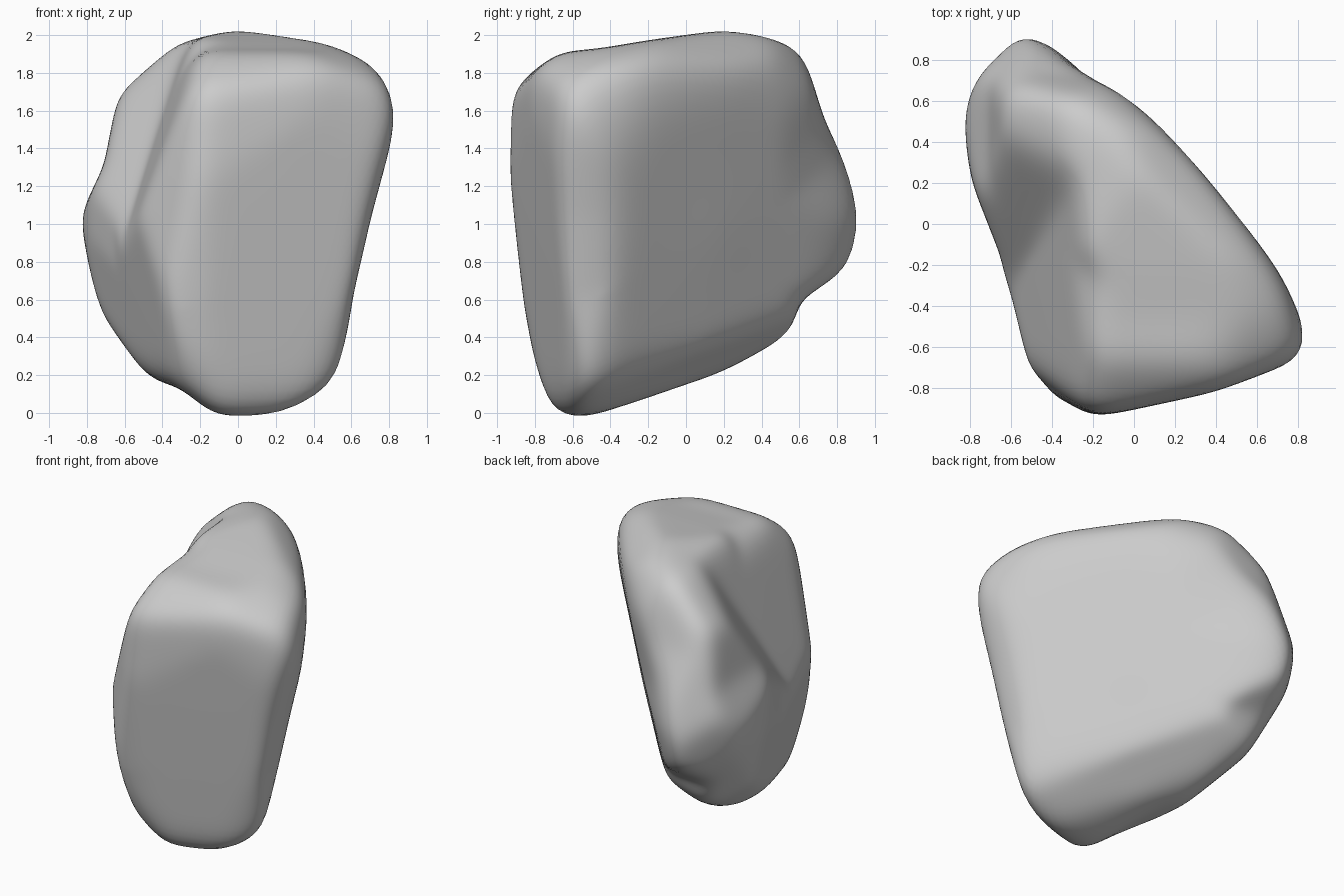
import bpy
import bmesh
from math import radians, sin, cos
from mathutils import Vector

default_cube = bpy.data.objects.get("Cube")
if default_cube:
    bpy.data.objects.remove(default_cube, do_unlink=True)

CENTRE = Vector((0, 0, 1))
WEAR_ALLOWANCE = .013


def make_material(name, colour):
    material = bpy.data.materials.new(name)
    material.use_nodes = True
    material.diffuse_color = colour
    shader = next(n for n in material.node_tree.nodes if n.type == "BSDF_PRINCIPLED")
    shader.inputs["Base Color"].default_value = colour
    shader.inputs["Roughness"].default_value = .9
    return material


def cutting_plane(heading, elevation):
    """Right and up axes of the plane on which an outline is drawn."""
    heading, elevation = radians(heading), radians(elevation)
    flat = Vector((cos(heading), sin(heading), 0))
    toward = flat * cos(elevation) + Vector((0, 0, sin(elevation)))
    right = Vector((0, 0, 1)).cross(flat)
    return right, toward.cross(right)


def distance_to_outline(du, dv, outline):
    """Length of the ray from the middle of the outline to its edge."""
    nearest = 9.0
    for (au, av), (bu, bv) in zip(outline, outline[1:] + outline[:1]):
        eu, ev = bu - au, bv - av
        across = du * ev - dv * eu
        if abs(across) < 1e-9:
            continue
        along_ray = (au * ev - av * eu) / across
        along_edge = (au * dv - av * du) / across
        if along_ray > 0 and -1e-6 <= along_edge <= 1 + 1e-6:
            nearest = min(nearest, along_ray)
    return nearest


# Outlines to which the block of stone is trimmed, measured from its centre
front_outline = [
    (-.12, -1.02), (.35, -1.02), (.5, -.91), (.56, -.75), (.6, -.38), (.7, .05),
    (.86, .61), (.75, .82), (.45, .96), (0, 1.02), (-.32, .95), (-.63, .68),
    (-.7, .3), (-.83, .04), (-.74, -.42), (-.6, -.7), (-.46, -.82), (-.3, -.85)]
side_outline = [
    (-.71, -1.02), (-.79, -.78), (-.85, -.4), (-.93, .25), (-.92, .71), (-.66, .91),
    (-.5, .91), (-.2, .96), (.3, 1.03), (.61, .93), (.72, .55), (.89, .22),
    (.97, -.05), (.88, -.22), (.59, -.4), (.54, -.66), (.3, -.74), (-.53, -1.02)]
top_outline = [
    (-.46, .97), (-.2, .83), (0, .65), (.25, .4), (.72, -.24), (.86, -.57),
    (.82, -.65), (.4, -.81), (-.31, -.96), (-.52, -.73), (-.64, -.15),
    (-.78, .2), (-.83, .5), (-.78, .72), (-.61, .89)]
broad_end_outline = [
    (-.88, -.55), (-.88, -.1), (-.83, .36), (-.6, .63), (-.31, .76), (-.24, .99),
    (.05, 1.17), (.25, 1.12), (.42, .85), (.46, .35), (.32, -.17), (.28, -.63),
    (.17, -1.03), (.03, -1.19), (-.53, -1.15), (-.75, -.8)]
narrow_end_outline = [
    (-.49, .9), (-.44, 1.05), (-.27, 1.14), (.23, 1.15), (.69, .99), (.8, .86),
    (.86, -.09), (.82, -.43), (.72, -.66), (.25, -.89), (0, -.89), (-.27, -.67),
    (-.34, -.4), (-.34, -.1), (-.37, .1), (-.45, .5)]
underside_outline = [
    (-1.05, .5), (-1, .7), (-.87, .81), (-.41, .98), (.19, 1.08), (.54, 1),
    (.82, .77), (1.05, .1), (.99, -.17), (.71, -.57), (.13, -.99),
    (-.39, -1.2), (-.7, -.89), (-.92, -.1)]

cuts = [
    (cutting_plane(-90, 0), front_outline),
    (cutting_plane(0, 0), side_outline),
    (cutting_plane(-90, 90), top_outline),
    (cutting_plane(-45, 30), broad_end_outline),
    (cutting_plane(135, 30), narrow_end_outline),
    (cutting_plane(45, -30), underside_outline),
]

# Flat faces split off the block: outward direction and distance from the centre
flat_faces = [
    (Vector((.76, .65, -.2)), .28),      # broad left face, leaning outward
    (Vector((.5, .4, .77)), .91),        # slope from broad face to the top
    (Vector((.36, .54, -.76)), .58),     # slope from broad face to underside
    (Vector((.283, -.952, -.126)), .81),  # front face
    (Vector((-1, -.32, -.2)), .73),      # lower right flank
]

# Two faces that meet in the valley of the upper right flank
valley_faces = [
    (Vector((-1, -.08, .35)), .59),
    (Vector((-.78, -.62, .56)), .61),
]


def distance_to_face(ray, normal, offset):
    facing = ray.dot(normal)
    return offset / facing if facing > 1e-6 else 9.0


def distance_to_surface(ray):
    reach = min(distance_to_outline(ray.dot(right), ray.dot(up), outline)
                for (right, up), outline in cuts)
    split = min(distance_to_face(ray, *face) for face in flat_faces)
    valley = max(distance_to_face(ray, *face) for face in valley_faces)
    return min(reach, split, valley) + WEAR_ALLOWANCE


def build_boulder():
    bm = bmesh.new()
    bmesh.ops.create_icosphere(bm, subdivisions=6, radius=1)

    # Trim the ball to the outlines, flat faces and valley
    for vert in bm.verts:
        ray = vert.co.normalized()
        vert.co = ray * distance_to_surface(ray)

    # Wear the edges round
    for _ in range(12):
        bmesh.ops.smooth_vert(bm, verts=bm.verts, factor=.5,
                              use_axis_x=True, use_axis_y=True, use_axis_z=True)

    bmesh.ops.translate(bm, verts=bm.verts, vec=CENTRE)
    for face in bm.faces:
        face.smooth = True
    bmesh.ops.recalc_face_normals(bm, faces=bm.faces)
    mesh = bpy.data.meshes.new("boulder")
    bm.to_mesh(mesh)
    bm.free()
    return mesh


boulder = bpy.data.objects.new("boulder", build_boulder())
bpy.context.collection.objects.link(boulder)
boulder.data.materials.append(make_material("stone_grey", (.6, .6, .6, 1)))
